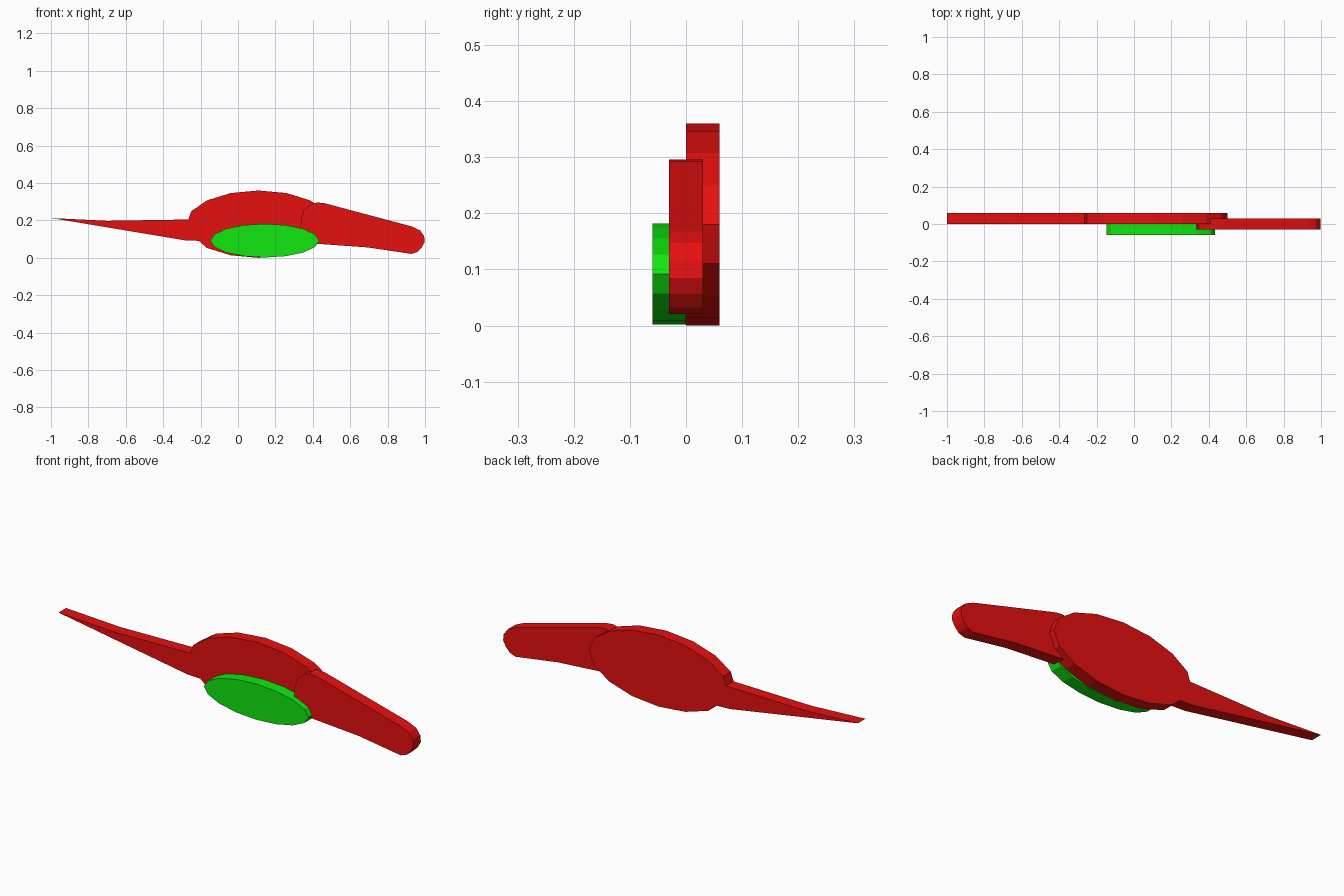
import bpy
import bmesh
import math

if "Cube" in bpy.data.objects:
    bpy.data.objects.remove(bpy.data.objects["Cube"])


def material(name, rgb):
    mat = bpy.data.materials.new(name)
    mat.diffuse_color = (*rgb, 1.0)
    mat.use_nodes = True
    mat.node_tree.nodes["Principled BSDF"].inputs["Base Color"].default_value = mat.diffuse_color
    return mat


def ellipse(cx, cz, rx, rz, start, count):
    """Points of a 16-sided ellipse, counter-clockwise from step start."""
    return [(cx + rx * math.cos(math.tau * i / 16), cz + rz * math.sin(math.tau * i / 16))
            for i in range(start, start + count)]


def slab(name, outline, y0, y1, mat):
    """Extrude an outline in the xz plane from y0 to y1."""
    bm = bmesh.new()
    face = bm.faces.new([bm.verts.new((x, y0, z)) for x, z in outline])
    ext = bmesh.ops.extrude_face_region(bm, geom=[face])
    moved = [v for v in ext["geom"] if isinstance(v, bmesh.types.BMVert)]
    bmesh.ops.translate(bm, vec=(0, y1 - y0, 0), verts=moved)
    bmesh.ops.recalc_face_normals(bm, faces=bm.faces)
    mesh = bpy.data.meshes.new(name)
    bm.to_mesh(mesh)
    bm.free()
    mesh.materials.append(mat)
    obj = bpy.data.objects.new(name, mesh)
    bpy.context.collection.objects.link(obj)
    return obj


red = material("red", (0.8, 0.005, 0.005))
green = material("green", (0.005, 0.8, 0.005))

# Oval body with a long pointed tail on the left
body = ellipse(0.11, 0.18, 0.39, 0.18, 10, 14)
tail = [(-0.265, 0.205), (-0.70, 0.198), (-1.0, 0.213), (-0.285, 0.094), (-0.21, 0.091)]
slab("body_and_tail", body + tail, 0.0, 0.06, red)

# Tapering head with rounded ends, overlapping the body
head = [(0.425, 0.075), (0.692, 0.056), (0.928, 0.021), (0.960, 0.032), (0.983, 0.056),
        (0.998, 0.085), (0.995, 0.117), (0.973, 0.147), (0.928, 0.168), (0.703, 0.228),
        (0.463, 0.292), (0.425, 0.296), (0.388, 0.285), (0.352, 0.254), (0.337, 0.205),
        (0.334, 0.155), (0.350, 0.110), (0.380, 0.085)]
slab("head", head, -0.03, 0.03, red)

# Oval wing on the front
slab("wing", ellipse(0.143, 0.092, 0.291, 0.09, 0, 16), -0.06, 0.0, green)
